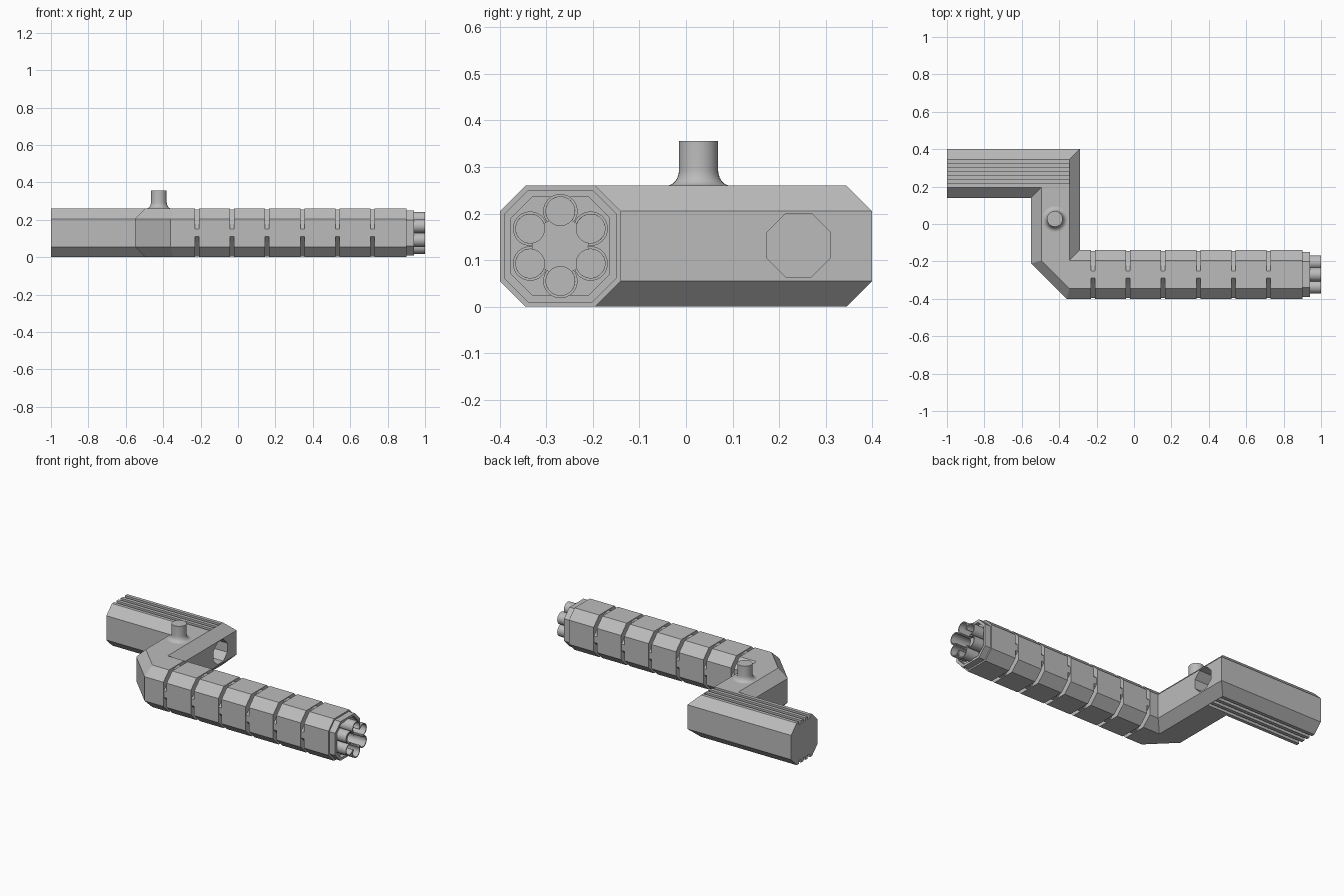
import bpy, bmesh, math
from mathutils import Matrix, Vector

if "Cube" in bpy.data.objects:
    bpy.data.objects.remove(bpy.data.objects["Cube"])

grey = bpy.data.materials.new("plain grey")
grey.diffuse_color = (0.5, 0.5, 0.5, 1)
grey.use_nodes = True
grey.node_tree.nodes["Principled BSDF"].inputs["Base Color"].default_value = grey.diffuse_color


def make(name, bm):
    bmesh.ops.recalc_face_normals(bm, faces=bm.faces)
    me = bpy.data.meshes.new(name)
    bm.to_mesh(me)
    bm.free()
    me.materials.append(grey)
    ob = bpy.data.objects.new(name, me)
    bpy.context.collection.objects.link(ob)
    return ob


def activate(ob):
    bpy.ops.object.select_all(action='DESELECT')
    ob.select_set(True)
    bpy.context.view_layer.objects.active = ob


def smooth(ob):
    activate(ob)
    bpy.ops.object.shade_smooth_by_angle(angle=math.radians(40))


def cut(ob, cutter):
    activate(ob)
    m = ob.modifiers.new("cut", 'BOOLEAN')
    m.operation = 'DIFFERENCE'
    m.solver = 'EXACT'
    m.object = cutter
    bpy.ops.object.modifier_apply(modifier=m.name)
    bpy.data.objects.remove(cutter)


def skin(bm, rings, caps=True):
    vs = [[bm.verts.new(p) for p in r] for r in rings]
    n = len(vs[0])
    for a, b in zip(vs, vs[1:]):
        for i in range(n):
            j = (i + 1) % n
            bm.faces.new((a[i], a[j], b[j], b[i]))
    if caps:
        bm.faces.new(vs[0])
        bm.faces.new(vs[-1])


def octagon(h, w):
    pts = [(w, h), (h, w), (h, -w), (w, -h), (-w, -h), (-h, -w), (-h, w), (-w, h)]
    return [(0.13 + a, 0.13 + b) for a, b in pts]


def chamfer(o):
    # how far the outer front elbow is cut back at each offset
    return 0.19 if o > 0.25 else 0.15 if o > 0.2 else 0


shell = octagon(0.13, 0.075)
core = octagon(0.125, 0.02)
collar = octagon(0.121, 0.069)
recess = octagon(0.106, 0.06)


def barrel_ring(section, x):
    return [(x, -0.14 - o, z) for o, z in section]


# Z-shaped octagonal body: handle, rear mitre, chamfered front elbow, barrel
rings = [
    [(-1, 0.40 - o, z) for o, z in shell],
    [(-0.29 - o, 0.40 - o, z) for o, z in shell],
    [(-0.29 - o, -0.14 - o + chamfer(o), z) for o, z in shell],
    [(-0.29 - o + chamfer(o), -0.14 - o, z) for o, z in shell],
]
# six ring grooves along the barrel
for i in range(6):
    x = -0.22 + 0.188 * i
    rings += [barrel_ring(shell, x - 0.011), barrel_ring(core, x - 0.011),
              barrel_ring(core, x + 0.011), barrel_ring(shell, x + 0.011)]
# stepped muzzle collar with recess
rings += [barrel_ring(shell, 0.90), barrel_ring(collar, 0.90),
          barrel_ring(collar, 0.94), barrel_ring(recess, 0.94),
          barrel_ring(recess, 0.915)]
bm = bmesh.new()
skin(bm, rings)
bmesh.ops.remove_doubles(bm, verts=bm.verts, dist=0.0005)
body = make("body", bm)

# three long grip grooves on the top and bottom of the handle
bm = bmesh.new()
for z in (0.0, 0.26):
    for k in (-1, 0, 1):
        m = Matrix.Translation((-0.7225, 0.27 + k * 0.043, z)) @ Matrix.Diagonal((0.755, 0.0215, 0.04, 1))
        bmesh.ops.create_cube(bm, size=1, matrix=m)
cut(body, make("groove_cutter", bm))

# octagonal socket on the right side of the elbow
turn = Matrix.Rotation(math.pi / 2, 4, 'Y')


def rod(bm, x0, x1, y, z, r, n):
    m = Matrix.Translation(((x0 + x1) / 2, y, z)) @ turn @ Matrix.Rotation(math.pi / n, 4, 'Z')
    bmesh.ops.create_cone(bm, cap_ends=True, segments=n, radius1=r, radius2=r, depth=x1 - x0, matrix=m)


bm = bmesh.new()
rod(bm, -0.43, -0.25, 0.242, 0.132, 0.0735, 8)
cut(body, make("socket_cutter", bm))

# six bores drilled into the muzzle
angles = [math.radians(90 + 60 * i) for i in range(6)]
centres = [(a, -0.27 + 0.075 * math.cos(a), 0.13 + 0.075 * math.sin(a)) for a in angles]
bm = bmesh.new()
for a, y, z in centres:
    rod(bm, 0.86, 0.96, y, z, 0.031, 24)
cut(body, make("bore_cutter", bm))

# split tubes around each bore, open toward the middle
bm = bmesh.new()
for a, y, z in centres:
    sections = []
    for s in range(25):
        t = a + math.radians(-130 + 260 * s / 24)
        c, d = math.cos(t), math.sin(t)
        sections.append([(x, y + r * c, z + r * d)
                         for x, r in ((0.91, 0.031), (1.0, 0.031), (1.0, 0.037), (0.91, 0.037))])
    skin(bm, sections)
smooth(make("muzzle_tubes", bm))

# round peg with flared foot
profile = [(0.068, 0.25)]
for i in range(7):
    t = math.radians(90 * i / 6)
    profile.append((0.068 - 0.026 * math.sin(t), 0.26 + 0.034 * (1 - math.cos(t))))
profile.append((0.042, 0.356))
bm = bmesh.new()
skin(bm, [[(-0.423 + r * math.cos(k * math.pi / 16), 0.027 + r * math.sin(k * math.pi / 16), z)
           for k in range(32)] for r, z in profile])
smooth(make("peg", bm))
